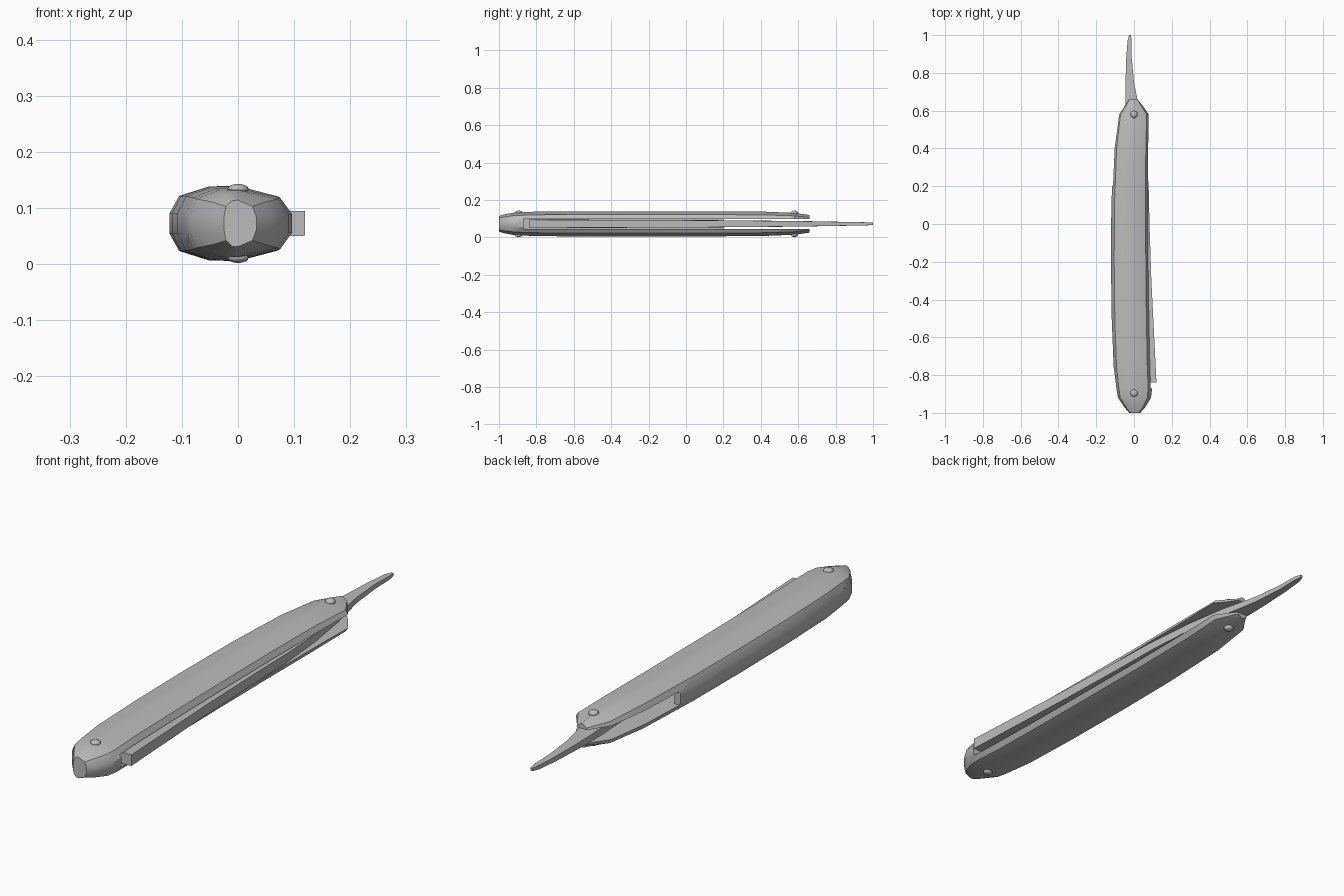
import bpy, bmesh
from mathutils import Matrix

cube = bpy.data.objects.get("Cube")
if cube:
    bpy.data.objects.remove(cube, do_unlink=True)

MID = 0.0725  # height of the symmetry plane

grey = bpy.data.materials.new("plain grey")
grey.use_nodes = True
colour = (0.5, 0.5, 0.5, 1)
grey.diffuse_color = colour
grey.node_tree.nodes["Principled BSDF"].inputs["Base Color"].default_value = colour


def finish(name, bm):
    bmesh.ops.recalc_face_normals(bm, faces=bm.faces)
    mesh = bpy.data.meshes.new(name)
    bm.to_mesh(mesh)
    bm.free()
    mesh.materials.append(grey)
    obj = bpy.data.objects.new(name, mesh)
    bpy.context.collection.objects.link(obj)
    return obj


def smooth(obj, angle):
    bpy.ops.object.select_all(action='DESELECT')
    obj.select_set(True)
    bpy.context.view_layer.objects.active = obj
    bpy.ops.object.shade_smooth_by_angle(angle=angle)


def loft(name, rings):
    """Skin a list of (y, upper half profile) rings mirrored about MID."""
    bm = bmesh.new()
    loops = []
    for y, half in rings:
        pts = [(x, h) for x, h in half] + [(x, -h) for x, h in reversed(half)]
        loops.append([bm.verts.new((x, y, MID + h)) for x, h in pts])
    for a, b in zip(loops, loops[1:]):
        for i in range(len(a)):
            j = (i + 1) % len(a)
            bm.faces.new((a[i], a[j], b[j], b[i]))
    bm.faces.new(loops[0])
    bm.faces.new(loops[-1])
    return finish(name, bm)


def box(bm, x0, x1, y0, y1, half):
    size = Matrix.Diagonal((x1 - x0, y1 - y0, 2 * half, 1))
    place = Matrix.Translation(((x0 + x1) / 2, (y0 + y1) / 2, MID))
    bmesh.ops.create_cube(bm, size=1, matrix=place @ size)


# Handle: rounded section swept along y (y, right edge, left edge, height)
section = [(-1, .018), (-.86, .049), (-.42, .066), (0, .067), (.78, .049), (1, .018)]
stations = [
    (-1, -.025, .033, .62), (-.97, -.05, .06, .76), (-.92, -.085, .09, .89),
    (-.87, -.093, .096, .94), (-.75, -.108, .09, .99), (-.5, -.118, .084, 1),
    (-.2, -.122, .08, 1), (.1, -.12, .078, 1), (.4, -.107, .08, .98),
    (.58, -.083, .086, .87), (.66, -.027, .022, .7),
]
rings = []
for y, left, right, height in stations:
    rings.append((y, [(u * (right if u > 0 else -left), h * height) for u, h in section]))
handle = loft("handle", rings)

# Blade slot: open on one side, then open on both near the pivot
for x0, y0, y1 in ((-.09, -.87, .25), (-.3, .2, .8)):
    bm = bmesh.new()
    box(bm, x0, .3, y0, y1, .027)
    cutter = finish("slot_cutter", bm)
    cutter.hide_render = True
    mod = handle.modifiers.new("slot", 'BOOLEAN')
    mod.operation = 'DIFFERENCE'
    mod.solver = 'EXACT'
    mod.object = cutter
    bpy.context.view_layer.objects.active = handle
    bpy.ops.object.modifier_apply(modifier=mod.name)
    bpy.data.objects.remove(cutter, do_unlink=True)
smooth(handle, 0.6)


# Blade, tang and curved tail (y, edge x, spine x, spine half, edge half)
def blade_ring(y, edge, spine, thick, thin):
    w = spine - edge
    hollow = thin + (thick - thin) * .35
    return y, [(edge, thin), (edge + w * .45, hollow),
               (spine - w * .2, thick), (spine, thick * .95)]


blade = loft("blade", [blade_ring(*s) for s in (
    (-.84, -.06, .119, .023, .002), (-.6, -.065, .107, .022, .002),
    (-.3, -.07, .092, .021, .002), (0, -.07, .082, .02, .002),
    (.18, -.07, .078, .019, .002), (.22, -.02, .076, .018, .014),
    (.4, -.03, .062, .017, .016), (.58, -.042, .036, .015, .015),
    (.66, -.045, .018, .014, .014), (.75, -.045, 0, .012, .012),
    (.88, -.041, -.012, .01, .01), (.97, -.034, -.012, .008, .008),
    (1, -.026, -.017, .006, .006))])
smooth(blade, 0.5)

# Domed rivets at both ends, on both faces
for end, y, lift in (("front", -.895, .061), ("back", .58, .058)):
    for side, sign in (("upper", 1), ("lower", -1)):
        bm = bmesh.new()
        place = Matrix.Translation((0, y, MID + sign * lift))
        bmesh.ops.create_uvsphere(
            bm, u_segments=16, v_segments=8, radius=1,
            matrix=place @ Matrix.Diagonal((.019, .019, .0705 - lift, 1)))
        smooth(finish(end + "_" + side + "_rivet", bm), 0.8)
